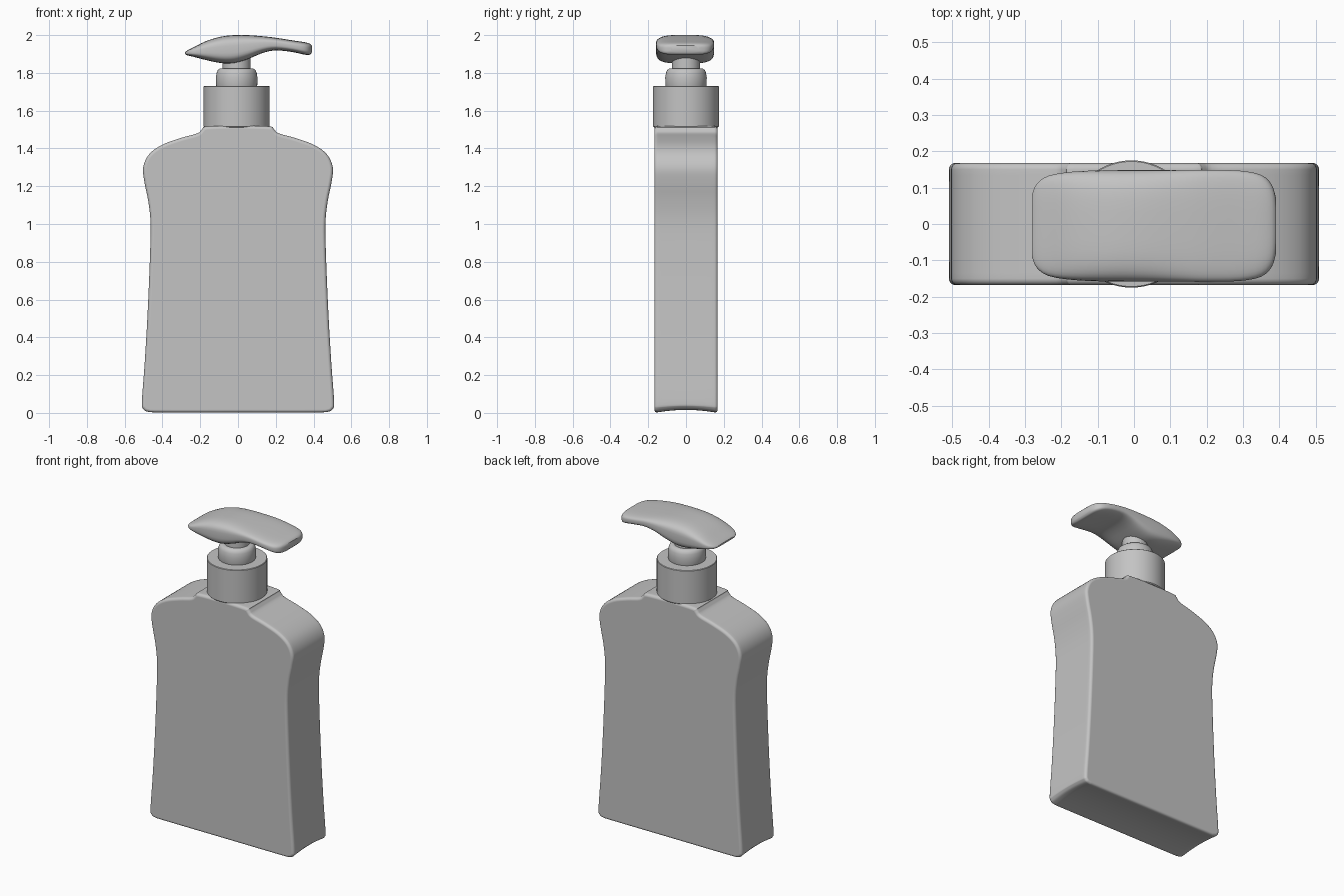
import bpy, bmesh, math
from mathutils import Vector

cube = bpy.data.objects.get("Cube")
if cube:
    bpy.data.objects.remove(cube, do_unlink=True)

GREY = (0.55, 0.55, 0.55, 1)
grey = bpy.data.materials.new("plain grey")
grey.use_nodes = True
grey.diffuse_color = GREY
grey.node_tree.nodes["Principled BSDF"].inputs["Base Color"].default_value = GREY


def spline(points, steps):
    """Smooth curve through the points."""
    p = [Vector(q) for q in points]
    p = [2 * p[0] - p[1]] + p + [2 * p[-1] - p[-2]]
    out = []
    for a, b, c, d in zip(p, p[1:], p[2:], p[3:]):
        for i in range(steps):
            t = i / steps
            out.append(b + (c - a) * t / 2 + (2 * a - 5 * b + 4 * c - d) * t**2 / 2
                       + (3 * b - a - 3 * c + d) * t**3 / 2)
    return out + [p[-2]]


def loft(name, rings, rim=0):
    """Skin closed rings, cap both ends and optionally round the cap rims."""
    bm = bmesh.new()
    loops = [[bm.verts.new(co) for co in ring] for ring in rings]
    n = len(loops[0])
    for a, b in zip(loops, loops[1:]):
        for i in range(n):
            j = (i + 1) % n
            bm.faces.new((a[i], a[j], b[j], b[i]))
    caps = [bm.faces.new(loops[0]), bm.faces.new(loops[-1])]
    bmesh.ops.recalc_face_normals(bm, faces=bm.faces)
    if rim:
        edges = [e for f in caps for e in f.edges]
        bmesh.ops.bevel(bm, geom=edges, offset=rim, segments=4, profile=0.5,
                        affect='EDGES', clamp_overlap=False)
    mesh = bpy.data.meshes.new(name)
    bm.to_mesh(mesh)
    bm.free()
    mesh.materials.append(grey)
    obj = bpy.data.objects.new(name, mesh)
    bpy.context.collection.objects.link(obj)
    bpy.ops.object.select_all(action='DESELECT')
    obj.select_set(True)
    bpy.context.view_layer.objects.active = obj
    bpy.ops.object.shade_smooth_by_angle(angle=math.radians(40))
    return obj


def lathe(name, profile, x=-0.007, sides=64):
    """Turn a radius and height profile around the pump axis."""
    angles = [math.tau * i / sides for i in range(sides)]
    return loft(name, [[(x + r * math.cos(a), r * math.sin(a), z) for a in angles]
                       for r, z in profile])


# Flat bottle: mirrored outline pushed through its depth, base hollowed
HALF_DEPTH = 0.168
half = spline([(0, 1.522), (0.165, 1.517), (0.19, 1.503), (0.215, 1.48), (0.3, 1.456),
               (0.4, 1.42), (0.47, 1.37), (0.502, 1.3), (0.495, 1.22), (0.475, 1.12),
               (0.463, 1.0), (0.467, 0.8), (0.48, 0.5), (0.495, 0.25), (0.509, 0.06),
               (0.503, 0.02), (0.475, 0.003), (0.4, 0), (0, 0)], 4)
outline = half + [Vector((-p.x, p.y)) for p in reversed(half[1:-1])]


def bottle_ring(y):
    hollow = 0.016 * (1 - (y / HALF_DEPTH) ** 2)
    return [(p.x, y, p.y + hollow * max(0, 1 - p.y / 0.08)) for p in outline]


bottle = loft("bottle", [bottle_ring(HALF_DEPTH * (i / 5 - 1)) for i in range(11)], rim=0.018)
bottle.modifiers.new("even shading", 'WEIGHTED_NORMAL').keep_sharp = True

# Screw collar and stepped pump neck
lathe("collar", [(0.17, 1.512), (0.175, 1.517), (0.175, 1.727), (0.172, 1.73)])
lathe("pump_neck", [(0.105, 1.72), (0.109, 1.735), (0.11, 1.775), (0.106, 1.8),
                    (0.1, 1.815), (0.09, 1.822), (0.075, 1.824)])
lathe("pump_stem", [(0.074, 1.82), (0.074, 1.9)])

# Pump head: rounded sections given as x, half width, underside, top
stations = spline([(-0.281, 0.085, 1.9, 1.91), (-0.268, 0.115, 1.893, 1.919),
                   (-0.235, 0.138, 1.885, 1.936), (-0.17, 0.149, 1.868, 1.968),
                   (-0.09, 0.153, 1.852, 1.992), (-0.02, 0.154, 1.852, 2.0),
                   (0.05, 0.154, 1.872, 2.0), (0.13, 0.154, 1.905, 1.994),
                   (0.2, 0.154, 1.919, 1.986), (0.29, 0.152, 1.91, 1.972),
                   (0.35, 0.14, 1.897, 1.963), (0.379, 0.113, 1.896, 1.955),
                   (0.391, 0.075, 1.908, 1.945)], 3)


def soft(v):
    return math.copysign(abs(v) ** 0.55, v)


def head_ring(x, w, low, top, sides=40):
    angles = [math.tau * (i + 0.5) / sides for i in range(sides)]
    return [(x, w * soft(math.cos(a)) - 0.005,
             (low + top) / 2 + (top - low) / 2 * soft(math.sin(a))) for a in angles]


head = loft("pump_head", [head_ring(*s) for s in stations])
for poly in head.data.polygons:
    poly.use_smooth = True
